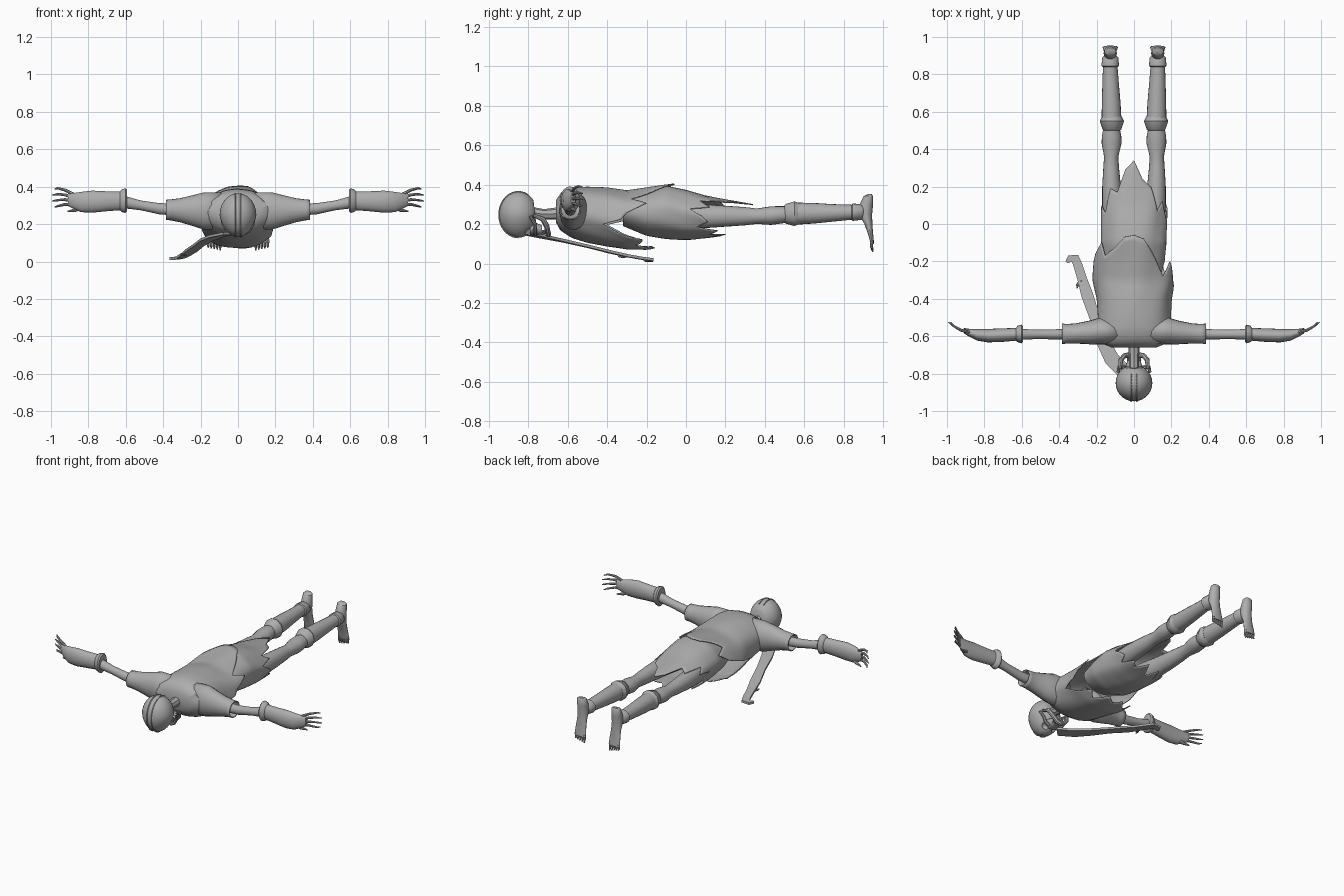
import bpy, bmesh, math
from mathutils import Vector

cube = bpy.data.objects.get("Cube")
if cube:
    bpy.data.objects.remove(cube, do_unlink=True)

grey = bpy.data.materials.new("plain_grey")
grey.use_nodes = True
tone = (0.42, 0.42, 0.42, 1)
grey.diffuse_color = tone
grey.node_tree.nodes["Principled BSDF"].inputs["Base Color"].default_value = tone


def finish(name, mesh, mirror=False, thick=0):
    mesh.materials.clear()
    mesh.materials.append(grey)
    ob = bpy.data.objects.new(name, mesh)
    bpy.context.collection.objects.link(ob)
    bpy.ops.object.select_all(action='DESELECT')
    ob.select_set(True)
    bpy.context.view_layer.objects.active = ob
    bpy.ops.object.shade_smooth_by_angle(angle=math.radians(40))
    if thick:
        ob.modifiers.new("cloth", 'SOLIDIFY').thickness = thick
    if mirror:
        ob.modifiers.new("pair", 'MIRROR')
    return ob


def skin(name, rows, cap_start=True, cap_end=True, **kw):
    """Bridge closed rows of points into one surface."""
    bm = bmesh.new()
    rows = [[bm.verts.new(p) for p in row] for row in rows]
    n = len(rows[0])
    for a, b in zip(rows, rows[1:]):
        for i in range(n):
            j = (i + 1) % n
            bm.faces.new((a[i], a[j], b[j], b[i]))
    if cap_start:
        bm.faces.new(rows[0])
    if cap_end:
        bm.faces.new(rows[-1])
    bmesh.ops.recalc_face_normals(bm, faces=bm.faces)
    mesh = bpy.data.meshes.new(name)
    bm.to_mesh(mesh)
    bm.free()
    return finish(name, mesh, **kw)


def loft(name, axis, rings, seg=20, **kw):
    """Rings: position on axis, two centre coordinates, two radii."""
    rows = []
    for t, a, b, ra, rb in rings:
        row = []
        for i in range(seg):
            w = math.tau * i / seg
            p = [a + ra * math.cos(w), b + rb * math.sin(w)]
            p.insert("xyz".index(axis), t)
            row.append(p)
        rows.append(row)
    return skin(name, rows, **kw)


def tube(name, points, radii, mirror=False):
    cu = bpy.data.curves.new(name, 'CURVE')
    cu.dimensions = '3D'
    cu.bevel_depth = 1
    cu.bevel_resolution = 2
    cu.use_fill_caps = True
    sp = cu.splines.new('POLY')
    sp.points.add(len(points) - 1)
    for p, co, r in zip(sp.points, points, radii):
        p.co = (*co, 1)
        p.radius = r
    tmp = bpy.data.objects.new("tmp", cu)
    bpy.context.collection.objects.link(tmp)
    bpy.context.view_layer.update()
    mesh = bpy.data.meshes.new_from_object(tmp.evaluated_get(bpy.context.evaluated_depsgraph_get()))
    bpy.data.objects.remove(tmp, do_unlink=True)
    return finish(name, mesh, mirror)


def profile_at(profile, y):
    if y <= profile[0][0]:
        return profile[0][1:]
    for p, q in zip(profile, profile[1:]):
        if y <= q[0]:
            f = (y - p[0]) / (q[0] - p[0])
            return [u + (v - u) * f for u, v in zip(p[1:], q[1:])]
    return profile[-1][1:]


def garment(name, profile, hem, seg=96, steps=20):
    """Cloth tube along y with a ragged hem, hem listed by angle from +x over the top."""
    rows = []
    y0 = profile[0][0]
    for k in range(steps + 1):
        row = []
        for i in range(seg):
            f = i * len(hem) / seg
            a = int(f)
            end = hem[a] + (hem[(a + 1) % len(hem)] - hem[a]) * (f - a)
            y = y0 + (end - y0) * k / steps
            hw, lo, hi = profile_at(profile, y)
            w = math.tau * i / seg
            fold = 1 + 0.02 * math.sin(7 * w + 9 * y) * k / steps
            row.append((hw * math.cos(w) * fold, y,
                        (lo + hi) / 2 + (hi - lo) / 2 * math.sin(w) * fold))
        rows.append(row)
    return skin(name, rows, cap_end=False, thick=0.006)


# Torn shirt and trousers
garment("shirt", [(-.66, .12, .21, .32), (-.64, .17, .17, .36), (-.58, .2, .13, .385),
                  (-.5, .195, .105, .39), (-.4, .2, .085, .385), (-.3, .22, .07, .37),
                  (-.2, .22, .07, .385), (-.05, .2, .09, .41)],
        [-.33, -.3, -.2, -.28, -.17, -.08, -.06, -.07, -.13, -.17, -.1, -.16,
         -.3, -.4, -.32, -.22, -.25, -.17, -.2, -.16, -.26, -.22, -.34, -.42])
garment("trousers", [(-.32, .13, .19, .35), (-.2, .165, .14, .375), (-.1, .175, .125, .395),
                     (0, .175, .12, .375), (.1, .178, .13, .345), (.2, .18, .14, .325),
                     (.34, .18, .17, .3)],
        [.08, .02, .12, .07, .2, .24, .34, .29, .17, .19, .06, .1,
         -.01, .07, .03, .12, .06, .18, .1, .2, .12, .16, .06, .11])
loft("sleeves", "x", [(.08, -.575, .27, .07, .1), (.18, -.572, .27, .072, .1),
                      (.24, -.58, .272, .063, .083), (.31, -.585, .274, .054, .064),
                      (.36, -.587, .276, .052, .056), (.385, -.587, .276, .056, .054)],
     cap_start=False, cap_end=False, mirror=True, thick=.006)

# Arms
loft("upper_arms", "x", [(.28, -.587, .275, .03, .033), (.42, -.59, .282, .027, .03),
                         (.52, -.59, .3, .025, .026), (.62, -.59, .32, .03, .034)], mirror=True)
loft("gauntlets", "x", [(.594, -.588, .325, .042, .058), (.602, -.588, .325, .05, .066),
                        (.622, -.588, .325, .044, .06), (.632, -.59, .324, .034, .05),
                        (.7, -.594, .322, .036, .053), (.78, -.597, .32, .036, .059),
                        (.84, -.592, .318, .031, .054), (.885, -.58, .325, .02, .04),
                        (.91, -.572, .33, .012, .032)], mirror=True)
for i in range(4):
    z = .303 + .019 * i
    tip = .292 + .032 * i
    tube(f"fingers_{i + 1}", [(.88, -.578, z), (.925, -.568, z + (tip - z) * .5 + .008),
                              (.965, -.545, tip + .004), (.998 - .012 * abs(i - 1.5), -.525, tip)],
         [.009, .008, .006, .003], True)
tube("thumbs", [(.83, -.585, .295), (.87, -.572, .275), (.91, -.56, .268)], [.014, .01, .004], True)

# Legs, boots and feet
loft("thighs", "y", [(-.08, .095, .24, .06, .07), (.1, .115, .24, .055, .06),
                     (.2, .12, .24, .05, .053), (.3, .122, .24, .042, .046),
                     (.36, .122, .24, .038, .039), (.43, .12, .243, .053, .047),
                     (.47, .12, .246, .052, .045), (.53, .12, .25, .04, .04)], mirror=True)
loft("knee_cuffs", "y", [(.5, .118, .252, .045, .045), (.505, .118, .252, .05, .052),
                         (.55, .118, .253, .065, .066), (.575, .118, .253, .053, .055)],
     seg=10, mirror=True)
loft("boots", "y", [(.56, .12, .253, .053, .056), (.65, .122, .255, .05, .052),
                    (.75, .125, .257, .044, .044), (.84, .127, .26, .039, .038),
                    (.845, .127, .26, .047, .044), (.89, .127, .262, .043, .04),
                    (.9, .127, .262, .034, .034)], mirror=True)
loft("feet", "z", [(.352, .127, .932, .02, .01), (.342, .127, .925, .032, .024),
                   (.3, .127, .915, .035, .034), (.25, .127, .91, .035, .034),
                   (.2, .127, .925, .034, .02), (.14, .127, .938, .039, .012),
                   (.1, .127, .945, .041, .009)], mirror=True)
for i in range(5):
    x = .095 + .016 * i
    tube(f"toes_{i + 1}", [(x, .943, .115), (x, .94, .085), (x, .948, .06 + .004 * i)],
         [.008, .007, .004], True)

# Skull: drop-shaped dome, narrower towards the face
bm = bmesh.new()
bmesh.ops.create_uvsphere(bm, u_segments=32, v_segments=20, radius=1)
for v in bm.verts:
    x, y, z = v.co
    wide = .098 * (1 + .16 * z if z < 0 else 1)
    v.co = Vector((x * wide, -.85 + y * .098, .248 + z * .117))
bmesh.ops.bisect_plane(bm, geom=bm.verts[:] + bm.edges[:] + bm.faces[:], clear_outer=True,
                       plane_co=(0, -.765, .25), plane_no=(0, 1, .12))
bmesh.ops.holes_fill(bm, edges=[e for e in bm.edges if e.is_boundary], sides=0)
mesh = bpy.data.meshes.new("skull")
bm.to_mesh(mesh)
bm.free()
skull = finish("skull", mesh)

# Eye and nose hollows
for name, x, y, r in (("left_eye", .04, -.79, .028), ("right_eye", -.04, -.79, .028),
                      ("nose", 0, -.765, .016)):
    bpy.ops.mesh.primitive_uv_sphere_add(segments=16, ring_count=10, radius=r, location=(x, y, .155))
    cutter = bpy.context.object
    cutter.name = name + "_cutter"
    cutter.data.materials.append(grey)
    cutter.hide_render = True
    cutter.hide_set(True)
    cut = skull.modifiers.new(name, 'BOOLEAN')
    cut.operation = 'DIFFERENCE'
    cut.object = cutter

# Crown seams, face bones, jaw and neck
arc = [math.radians(a) for a in range(60, 271, 10)]
tube("crown_seams", [(.016, -.85 + .098 * math.cos(a), .248 + .116 * math.sin(a)) for a in arc],
     [.004] * len(arc), True)
loft("upper_jaw", "y", [(-.79, 0, .18, .05, .035), (-.755, 0, .175, .043, .03),
                        (-.73, 0, .17, .034, .024)], seg=14)
tube("cheekbones", [(.085, -.79, .24), (.08, -.765, .2), (.06, -.765, .165), (.035, -.765, .15)],
     [.008, .009, .011, .009], True)
tube("lower_jaw", [(.075, -.775, .245), (.07, -.725, .225), (.052, -.705, .185),
                   (.025, -.7, .153), (0, -.698, .148)], [.008, .014, .014, .015, .015], True)
for i in range(4):
    tube(f"teeth_{i + 1}", [(.005 + .009 * i, -.735, .152 + .004 * i), (.005 + .009 * i, -.712, .153 + .004 * i)],
         [.005, .004], True)
tube("neck", [(0, -.79, .26), (0, -.72, .25), (0, -.62, .255)], [.028, .026, .034])

# Trailing torn strap, with a hooked end
path = [(-.05, -.79, .15, .04), (-.12, -.72, .135, .04), (-.17, -.62, .115, .035),
        (-.21, -.5, .088, .028), (-.25, -.38, .058, .032), (-.275, -.3, .04, .026),
        (-.3, -.22, .026, .024), (-.315, -.185, .02, .026), (-.345, -.185, .016, .018),
        (-.36, -.205, .016, .008)]
rows = []
for i, (x, y, z, w) in enumerate(path):
    a, b = path[max(i - 1, 0)], path[min(i + 1, len(path) - 1)]
    side = Vector((a[1] - b[1], b[0] - a[0], 0)).normalized() * w
    c = Vector((x, y, z))
    up = Vector((0, 0, .007))
    rows.append([c + side - up, c + side + up, c - side + up, c - side - up])
skin("strap", rows)
tube("strap_barb", [(-.28, -.3, .04), (-.302, -.325, .036), (-.305, -.345, .036)], [.01, .008, .003])
